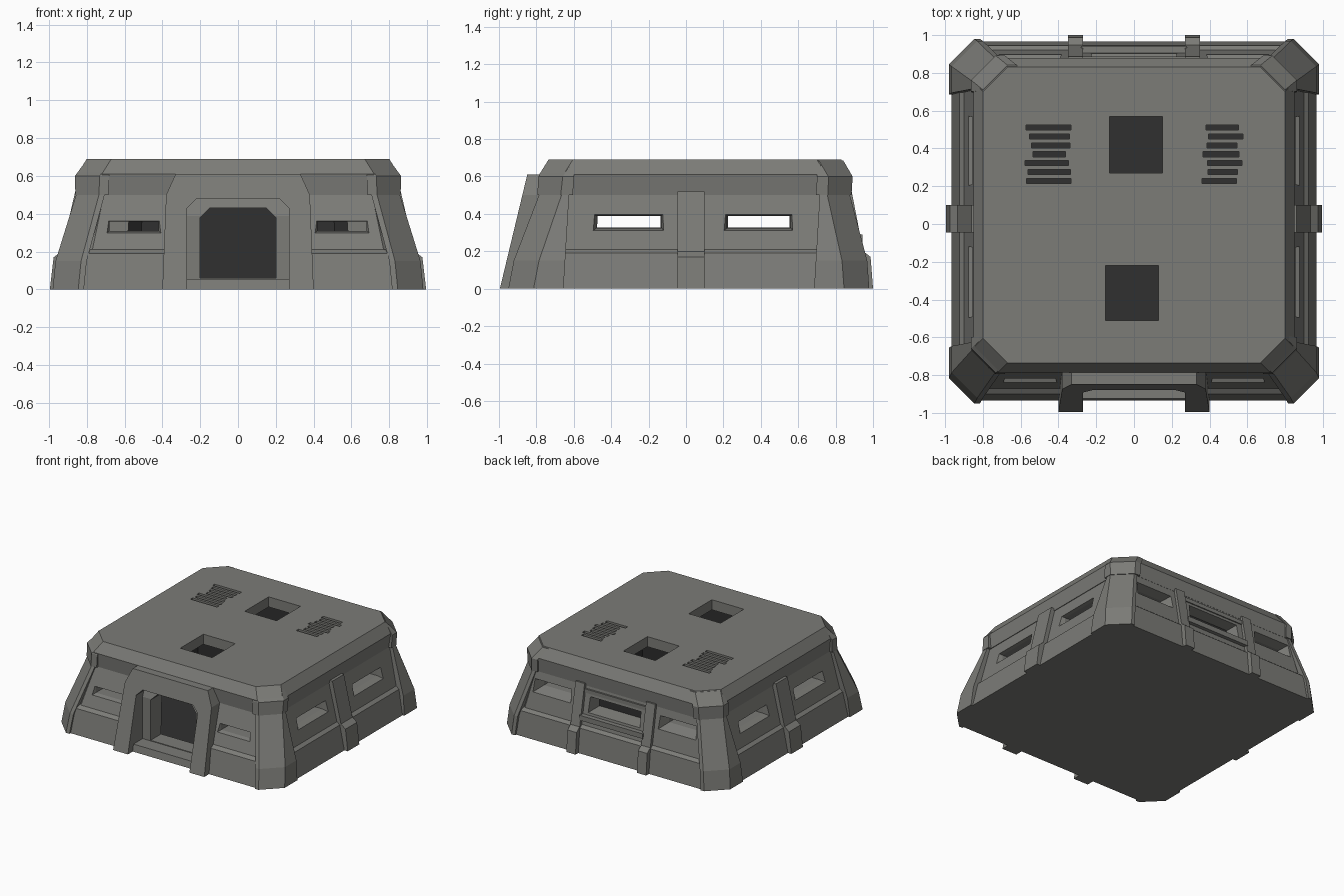
import bpy, bmesh, random
from mathutils import Vector

random.seed(4)
if "Cube" in bpy.data.objects:
    bpy.data.objects.remove(bpy.data.objects["Cube"], do_unlink=True)


def material(name, colour):
    m = bpy.data.materials.new(name)
    m.use_nodes = True
    m.diffuse_color = colour
    bsdf = m.node_tree.nodes["Principled BSDF"]
    bsdf.inputs["Base Color"].default_value = colour
    bsdf.inputs["Roughness"].default_value = 0.9
    return m


CONCRETE = material("warm grey concrete", (0.2, 0.2, 0.185, 1))
DARK = material("dark interior", (0.03, 0.03, 0.03, 1))


def loft(name, rings, dark=False):
    """Closed solid joining equal-sized rings of points."""
    bm = bmesh.new()
    loops = [[bm.verts.new(p) for p in ring] for ring in rings]
    n = len(loops[0])
    for a, b in zip(loops, loops[1:]):
        for i in range(n):
            j = (i + 1) % n
            bm.faces.new((a[i], a[j], b[j], b[i]))
    bm.faces.new(loops[0])
    bm.faces.new(loops[-1])
    bmesh.ops.recalc_face_normals(bm, faces=bm.faces)
    for f in bm.faces:
        f.material_index = int(dark)
    mesh = bpy.data.meshes.new(name)
    bm.to_mesh(mesh)
    bm.free()
    mesh.materials.append(CONCRETE)
    mesh.materials.append(DARK)
    obj = bpy.data.objects.new(name, mesh)
    bpy.context.collection.objects.link(obj)
    return obj


def octagon(hx, y0, y1, c, z):
    return [(-hx + c, y0, z), (hx - c, y0, z), (hx, y0 + c, z), (hx, y1 - c, z),
            (hx - c, y1, z), (-hx + c, y1, z), (-hx, y1 - c, z), (-hx, y0 + c, z)]


def rect_z(x0, x1, y0, y1, z):
    return [(x0, y0, z), (x1, y0, z), (x1, y1, z), (x0, y1, z)]


def rect_x(x, y0, y1, z0, z1):
    return [(x, y0, z0), (x, y1, z0), (x, y1, z1), (x, y0, z1)]


def rect_y(y, x0, x1, z0, z1):
    return [(x0, y, z0), (x1, y, z0), (x1, y, z1), (x0, y, z1)]


def arch(y, w, z0, z1, c):
    return [(-w, y, z0), (-w, y, z1 - c), (-w + c, y, z1),
            (w - c, y, z1), (w, y, z1 - c), (w, y, z0)]


def cut(obj, cutters):
    """Subtract the cutters and keep the finished mesh."""
    for c in cutters:
        mod = obj.modifiers.new("cut", 'BOOLEAN')
        mod.operation = 'DIFFERENCE'
        mod.solver = 'EXACT'
        mod.object = c
    bpy.context.view_layer.update()
    dg = bpy.context.evaluated_depsgraph_get()
    mesh = bpy.data.meshes.new_from_object(obj.evaluated_get(dg))
    obj.modifiers.clear()
    obj.data = mesh


# Sloped walls with a ledge, and the roof slab
walls = loft("walls", [octagon(0.965, -0.935, 0.965, 0.13, 0),
                       octagon(0.925, -0.90, 0.945, 0.13, 0.19),
                       octagon(0.90, -0.87, 0.92, 0.13, 0.21),
                       octagon(0.825, -0.765, 0.865, 0.12, 0.52)])
roof = loft("roof", [octagon(0.835, -0.775, 0.87, 0.12, 0.5),
                     octagon(0.85, -0.785, 0.88, 0.13, 0.61),
                     octagon(0.80, -0.735, 0.83, 0.13, 0.69)])

# Hollow room
room = loft("room_cutter", [octagon(0.72, -0.68, 0.72, 0.2, 0.03),
                            octagon(0.70, -0.66, 0.72, 0.2, 0.61)], dark=True)
wall_cutters = [room]

# Doorway: alcove, then opening
wall_cutters.append(loft("alcove_cutter", [arch(-1.1, 0.27, 0.055, 0.48, 0.05),
                                           arch(-0.81, 0.27, 0.055, 0.48, 0.05)]))
wall_cutters.append(loft("door_cutter", [arch(-1.1, 0.2, 0.06, 0.43, 0.05),
                                         arch(-0.6, 0.2, 0.06, 0.43, 0.05)]))

# Flared firing slits on the sides, front and back
for s in (-1, 1):
    for y0, y1 in ((-0.47, -0.14), (0.23, 0.55)):
        wall_cutters.append(loft("side_slit_cutter", [
            rect_x(s * 1.0, y0 - 0.07, y1 + 0.05, 0.27, 0.43),
            rect_x(s * 0.83, y0 - 0.01, y1 + 0.01, 0.325, 0.39),
            rect_x(s * 0.6, y0, y1, 0.33, 0.39)]))
    a, b = sorted((s * 0.42, s * 0.68))
    for side, z in ((-1, 0.31), (1, 0.37)):
        wall_cutters.append(loft("end_slit_cutter", [
            rect_y(side * 0.98, a - 0.07, b + 0.07, z - 0.06, z + 0.1),
            rect_y(side * 0.81, a, b, z, z + 0.05),
            rect_y(side * 0.6, a, b, z, z + 0.05)]))
wall_cutters.append(loft("back_window_cutter", [rect_y(1.0, -0.25, 0.25, 0.29, 0.45),
                                                rect_y(0.79, -0.2, 0.2, 0.33, 0.41)]))
cut(walls, wall_cutters)

# Roof hatches and ragged vent slots
roof_cutters = [room]
for x0, x1, y0, y1 in ((-0.13, 0.15, 0.27, 0.57), (-0.15, 0.13, -0.51, -0.22)):
    roof_cutters.append(loft("hatch_cutter", [rect_z(x0, x1, y0, y1, 0.55),
                                              rect_z(x0, x1, y0, y1, 0.8)]))
for x0, x1 in ((-0.58, -0.33), (0.35, 0.58)):
    for i in range(7):
        y = 0.215 + i * 0.047
        a, b = x0 + random.uniform(0, 0.05), x1 - random.uniform(0, 0.04)
        roof_cutters.append(loft("vent_cutter", [rect_z(a, b, y, y + 0.027, 0.55),
                                                 rect_z(a, b, y, y + 0.027, 0.8)]))
cut(roof, roof_cutters)

for c in set(wall_cutters + roof_cutters):
    bpy.data.objects.remove(c, do_unlink=True)

# Dark panel in the wide back window
loft("back_window_panel", [rect_y(0.792, -0.2, 0.2, 0.33, 0.41),
                           rect_y(0.799, -0.2, 0.2, 0.33, 0.41)], dark=True)


# Corner buttresses with heavier caps
def corner(sx, sy, x, y, c, z, grow=0.0):
    mid = 0.015 + 0.06 * z
    pts = [(x, 0.67 - grow), (x, y - c), (x - c, y), (x - c - 0.03 - grow, y),
           (x - c - 0.03 - grow, y - 0.15), (x - 0.12, 0.67 - grow)]
    return [(sx * px, sy * py + mid, z) for px, py in pts]


for sx in (-1, 1):
    for sy in (-1, 1):
        tag = ("left" if sx > 0 else "right") + ("_back" if sy > 0 else "_front")
        loft("corner_buttress_" + tag, [corner(sx, sy, 0.98, 0.965, 0.135, 0),
                                        corner(sx, sy, 0.965, 0.945, 0.135, 0.15),
                                        corner(sx, sy, 0.85, 0.825, 0.12, 0.52)])
        loft("corner_cap_" + tag, [corner(sx, sy, 0.86, 0.84, 0.125, 0.5, 0.02),
                                   corner(sx, sy, 0.862, 0.84, 0.13, 0.6, 0.02),
                                   corner(sx, sy, 0.80, 0.785, 0.13, 0.685, 0.02)])

# Ribs on the sides and back: (outward distance, height) profile
RIB = [(0.80, 0), (0.995, 0), (0.975, 0.17), (0.935, 0.2), (0.86, 0.52), (0.76, 0.52)]
for s in (-1, 1):
    loft("side_rib", [[(s * d, y, z) for d, z in RIB] for y in (-0.045, 0.10)])
    loft("back_rib", [[(s * x, d + 0.005 + 0.04 * z, z) for d, z in RIB]
                      for x in (0.27, 0.35)])

# Frame around the wide back window
for name, z0, z1 in (("lower", 0.25, 0.29), ("upper", 0.45, 0.48)):
    loft("back_window_" + name + "_rail", [rect_y(0.80, -0.28, 0.28, z0, z1),
                                           rect_y(1.03 - 0.3 * z1, -0.28, 0.28, z0, z1)])

# Leaning door surround: outer and inner arch joined into one band
outer = [(-0.40, 0), (-0.38, 0.5), (-0.33, 0.61), (0.33, 0.61), (0.38, 0.5), (0.40, 0)]
inner = [(-0.27, 0), (-0.27, 0.43), (-0.22, 0.48), (0.22, 0.48), (0.27, 0.43), (0.27, 0)]


def lean(x, z):
    return (x, -0.995 + 0.24 * z, z)


loft("door_surround", [[lean(*o), lean(*i), (i[0], -0.72, i[1]), (o[0], -0.72, o[1])]
                       for o, i in zip(outer, inner)])
